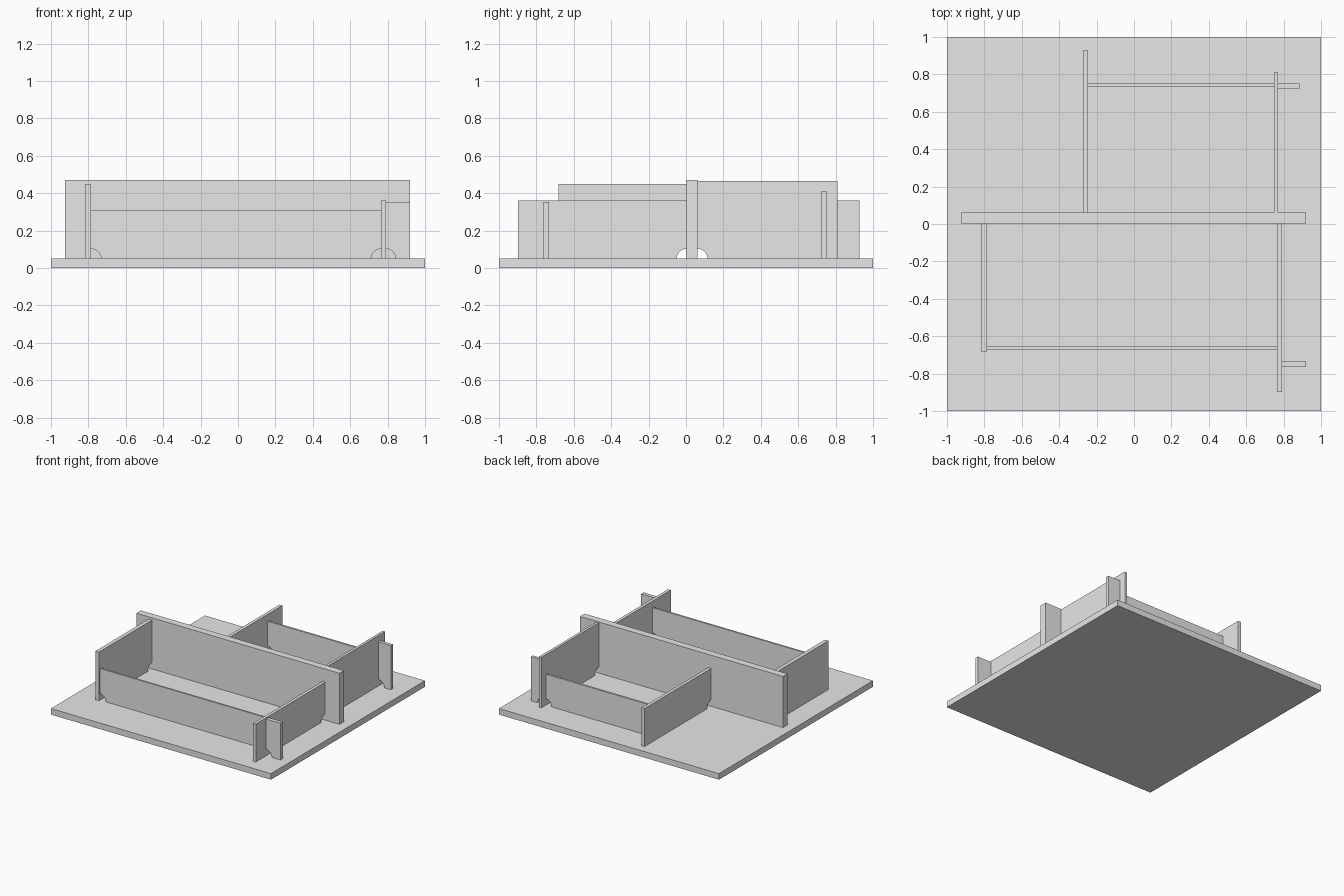
import bpy
import math
from mathutils import Vector

default = bpy.data.objects.get("Cube")
if default:
    bpy.data.objects.remove(default, do_unlink=True)

GREY = (0.8, 0.8, 0.8, 1.0)
grey = bpy.data.materials.new("plain grey")
grey.use_nodes = True
grey.diffuse_color = GREY
grey.node_tree.nodes["Principled BSDF"].inputs["Base Color"].default_value = GREY

FLOOR = 0.05   # top of the base plate
NOTCH = 0.053  # radius of the drain notches
STEPS = 10


def panel(name, axis, start, end, side, thick, top, bottom=FLOOR, notches=""):
    """Upright plate running along axis, with quarter-round notches at its lower ends."""
    def arc(centre, a0, a1):
        angles = [a0 + (a1 - a0) * i / STEPS for i in range(STEPS + 1)]
        return [(centre + NOTCH * math.cos(a), bottom + NOTCH * math.sin(a)) for a in angles]

    outline = [(end, top), (start, top)]
    outline += arc(start, math.pi / 2, 0) if "s" in notches else [(start, bottom)]
    outline += arc(end, math.pi, math.pi / 2) if "e" in notches else [(end, bottom)]

    def place(u, z, w):
        return Vector((u, w, z)) if axis == "x" else Vector((w, u, z))

    n = len(outline)
    verts = [place(u, z, w) for w in (side, side + thick) for u, z in outline]
    faces = [tuple(range(n)), tuple(reversed(range(n, 2 * n)))]
    faces += [(i, i + n, (i + 1) % n + n, (i + 1) % n) for i in range(n)]
    # keep normals outward for either running direction
    if axis == "x":
        faces = [f[::-1] for f in faces]
    mesh = bpy.data.meshes.new(name)
    mesh.from_pydata(verts, [], faces)
    mesh.flip_normals()
    mesh.materials.append(grey)
    obj = bpy.data.objects.new(name, mesh)
    bpy.context.collection.objects.link(obj)
    # recalculate so that every shell faces outward
    import bmesh
    bm = bmesh.new()
    bm.from_mesh(mesh)
    bmesh.ops.recalc_face_normals(bm, faces=bm.faces)
    bm.to_mesh(mesh)
    bm.free()
    return obj


# Base plate and the main wall across it
panel("base_plate", "x", -1, 1, -1, 2, FLOOR, bottom=0)
panel("main_wall", "x", -0.925, 0.92, 0.003, 0.059, 0.47)

# Cross walls, notched where they meet the main wall
panel("front_right_cross_wall", "y", -0.683, 0.003, -0.817, 0.032, 0.45, notches="e")
panel("front_left_cross_wall", "y", -0.897, 0.003, 0.765, 0.025, 0.362, notches="e")
panel("back_right_cross_wall", "y", 0.062, 0.927, -0.272, 0.026, 0.362, notches="s")
panel("back_left_cross_wall", "y", 0.062, 0.81, 0.748, 0.022, 0.465, notches="s")

# Thin panels between the cross walls, notched at both ends
panel("front_panel", "x", -0.785, 0.765, -0.67, 0.015, 0.31, notches="se")
panel("back_panel", "x", -0.246, 0.748, 0.736, 0.016, 0.305, notches="se")

# Short outer brackets
panel("front_bracket", "x", 0.79, 0.92, -0.763, 0.031, 0.352, notches="s")
panel("back_bracket", "x", 0.77, 0.884, 0.724, 0.028, 0.412, notches="s")
